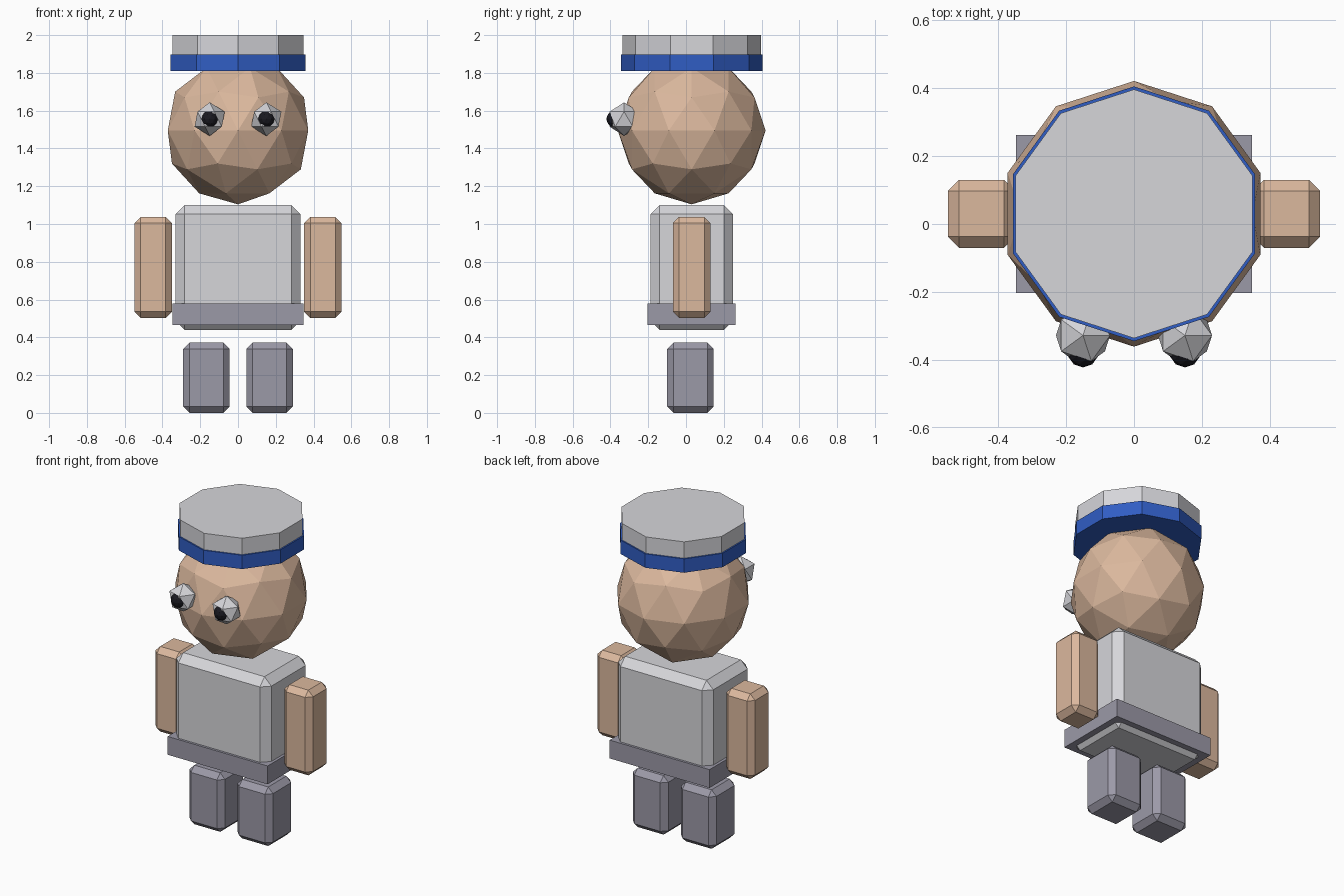
import bpy

if "Cube" in bpy.data.objects:
    bpy.data.objects.remove(bpy.data.objects["Cube"], do_unlink=True)


def material(name, colour):
    mat = bpy.data.materials.new(name)
    mat.use_nodes = True
    mat.diffuse_color = (*colour, 1)
    mat.node_tree.nodes["Principled BSDF"].inputs["Base Color"].default_value = (*colour, 1)
    return mat


SKIN = material("skin", (0.71, 0.48, 0.34))
LIGHT_GREY = material("light grey", (0.67, 0.67, 0.70))
DARK_GREY = material("trouser grey", (0.33, 0.32, 0.39))
BLUE = material("blue", (0.03, 0.11, 0.55))
BLACK = material("black", (0.01, 0.01, 0.015))

MID_Y = 0.03  # depth centre shared by body, head and cap


def finish(name, mat):
    obj = bpy.context.object
    obj.name = name
    obj.data.materials.append(mat)
    return obj


def box(name, centre, size, mat, bevel=0):
    bpy.ops.mesh.primitive_cube_add(size=1, location=centre)
    obj = finish(name, mat)
    obj.scale = size
    bpy.ops.object.transform_apply(location=False, rotation=False, scale=True)
    if bevel:
        mod = obj.modifiers.new("chamfer", "BEVEL")
        mod.width = bevel
        mod.segments = 1
    return obj


def ball(name, centre, radius, mat, level):
    bpy.ops.mesh.primitive_ico_sphere_add(subdivisions=level, radius=radius, location=centre)
    return finish(name, mat)


def disc(name, radius, bottom, top, mat):
    bpy.ops.mesh.primitive_cylinder_add(vertices=10, radius=radius, depth=top - bottom,
                                        location=(0, MID_Y, (bottom + top) / 2))
    return finish(name, mat)


# Torso and belt
box("torso", (0, MID_Y, 0.77), (0.66, 0.435, 0.66), LIGHT_GREY, 0.047)
box("belt", (0, MID_Y, 0.522), (0.695, 0.465, 0.115), DARK_GREY)

# Head
ball("head", (0, MID_Y, 1.495), 0.391, SKIN, 2)

# Cap
disc("cap_band", 0.375, 1.81, 1.897, BLUE)
disc("cap_crown", 0.366, 1.89, 2.0, LIGHT_GREY)

# Paired limbs and eyes
for side, sign in (("left", 1), ("right", -1)):
    box(side + "_arm", (sign * 0.449, MID_Y, 0.77), (0.198, 0.2, 0.535), SKIN, 0.033)
    box(side + "_leg", (sign * 0.167, 0.023, 0.186), (0.246, 0.246, 0.371), DARK_GREY, 0.033)
    ball(side + "_eye", (sign * 0.15, -0.328, 1.555), 0.089, LIGHT_GREY, 1)
    ball(side + "_pupil", (sign * 0.15, -0.376, 1.556), 0.046, BLACK, 2)
